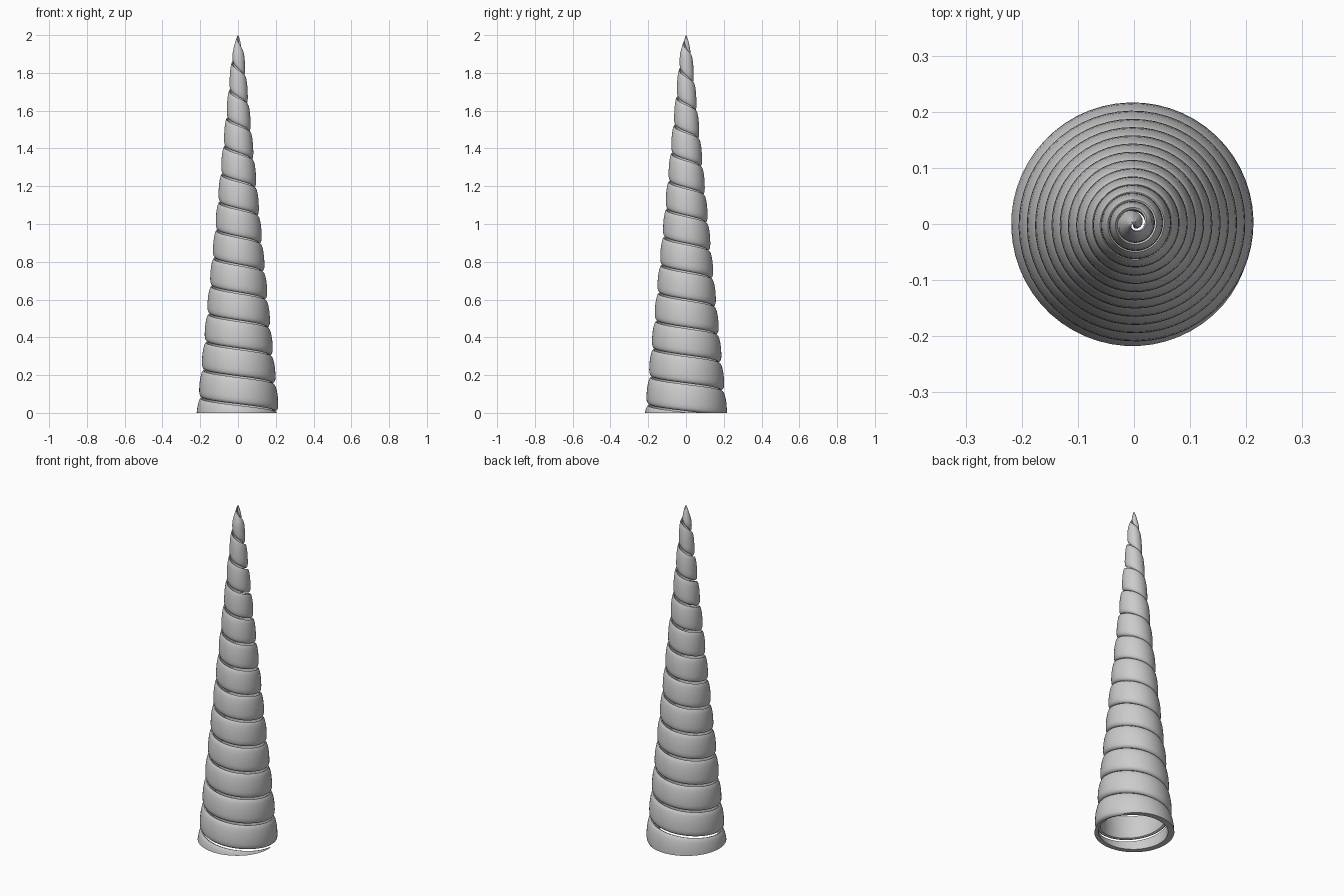
import bpy, bmesh, math

if "Cube" in bpy.data.objects:
    bpy.data.objects.remove(bpy.data.objects["Cube"])

PITCH = 0.148          # rise of the coil per turn
HEIGHT = 0.951 * PITCH # band height, leaving a thin gap between turns
STEPS = 56             # segments per turn
S0, S1 = -1.06, 13.4   # first and last turn

# Band cross-section: (fraction of height, radial offset), closed loop
OUTER = [(0.0, -0.018), (0.02, -0.011), (0.06, -0.005), (0.13, -0.001), (0.25, 0.0),
         (0.42, -0.001), (0.58, -0.003), (0.73, -0.0065), (0.86, -0.011),
         (0.95, -0.016), (1.0, -0.022)]
INNER = [(0.98, -0.030), (0.8, -0.033), (0.5, -0.035), (0.2, -0.034), (0.03, -0.029)]
SECTION = OUTER + INNER


def ring_point(s, t, off):
    """Point on the left-handed tapering coil."""
    z0 = 0.01 + PITCH * s
    z = min(z0 + t * HEIGHT, 2.0)
    base = max(0.214 - 0.099 * z0, 0.012)
    r = max(base + off * (0.4 + 0.6 * base / 0.214), 0.0)
    r *= min(1.0, max(0.0, (2.0 - z) / 0.10)) ** 0.6     # close to a point
    a = -2 * math.pi * s
    return (r * math.cos(a), r * math.sin(a), z)


# Sweep the band up the coil
bm = bmesh.new()
count = int((S1 - S0) * STEPS)
rings = []
for i in range(count + 1):
    s = S0 + (S1 - S0) * i / count
    rings.append([bm.verts.new(ring_point(s, t, o)) for t, o in SECTION])
n = len(SECTION)
for a, b in zip(rings, rings[1:]):
    for j in range(n):
        k = (j + 1) % n
        bm.faces.new((a[j], a[k], b[k], b[j]))
bm.faces.new(rings[0])
bm.faces.new(rings[-1])
bmesh.ops.remove_doubles(bm, verts=bm.verts[:], dist=0.00005)

# Flat cut at the base
cut = bmesh.ops.bisect_plane(bm, geom=bm.verts[:] + bm.edges[:] + bm.faces[:],
                             plane_co=(0, 0, 0), plane_no=(0, 0, 1), clear_inner=True)
rim = [e for e in cut["geom_cut"] if isinstance(e, bmesh.types.BMEdge)]
bmesh.ops.triangle_fill(bm, use_beauty=True, edges=rim, normal=(0, 0, -1))
bmesh.ops.recalc_face_normals(bm, faces=bm.faces[:])

mesh = bpy.data.meshes.new("spiral_horn")
bm.to_mesh(mesh)
bm.free()
horn = bpy.data.objects.new("spiral_horn", mesh)
bpy.context.collection.objects.link(horn)
bpy.context.view_layer.objects.active = horn
horn.select_set(True)
bpy.ops.object.shade_smooth_by_angle(angle=math.radians(40))
